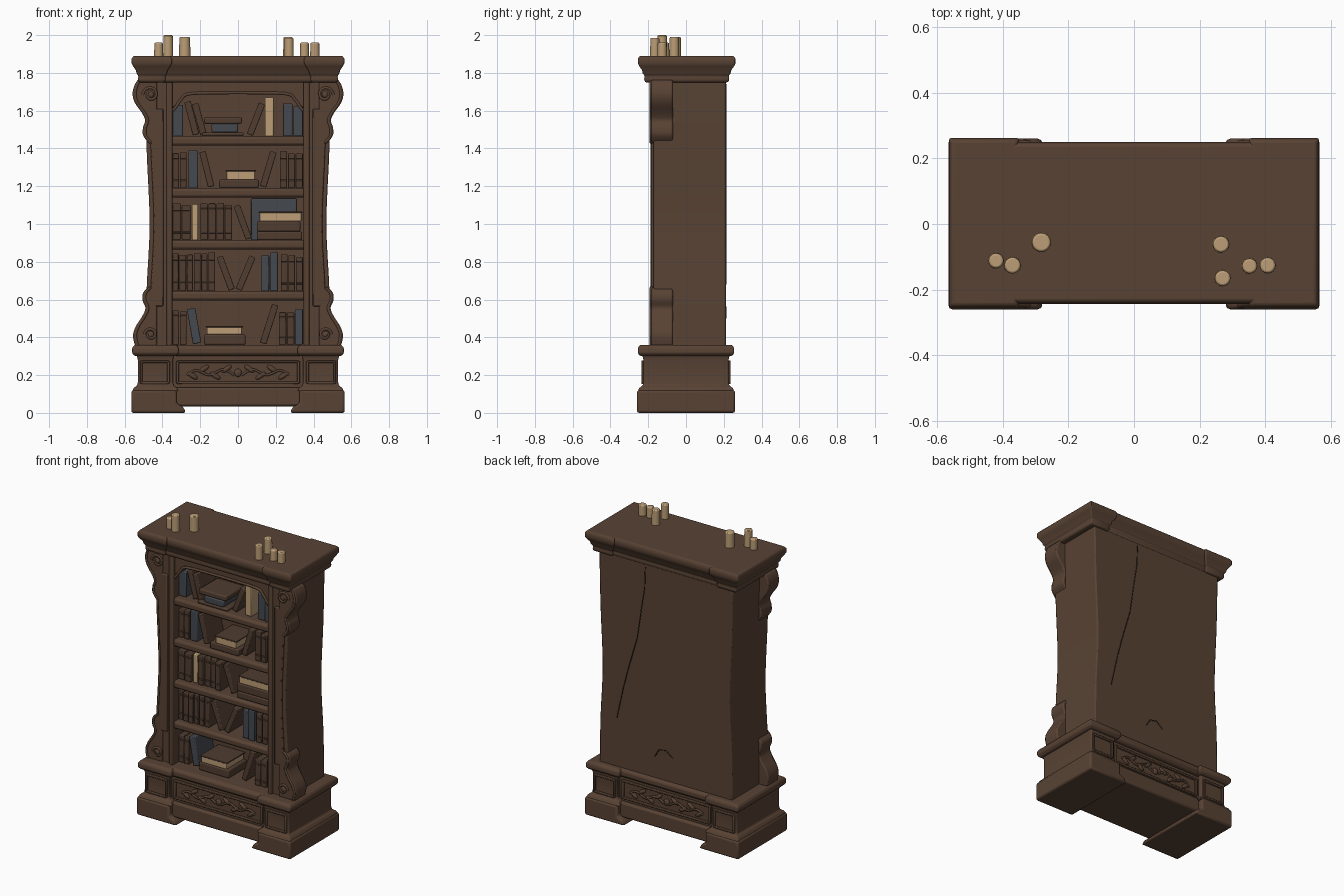
import bpy, bmesh, math, random
from mathutils import Vector, Matrix

random.seed(4)
if "Cube" in bpy.data.objects:
    bpy.data.objects.remove(bpy.data.objects["Cube"])


def material(name, rgb):
    m = bpy.data.materials.new(name)
    m.use_nodes = True
    m.diffuse_color = (*rgb, 1)
    m.node_tree.nodes["Principled BSDF"].inputs["Base Color"].default_value = (*rgb, 1)
    return m


WOOD = material("brown wood", (0.098, 0.055, 0.034))
BOOK = material("brown leather", (0.080, 0.046, 0.030))
BLUE = material("slate cloth", (0.058, 0.065, 0.076))
TAN = material("tan wax and paper", (0.50, 0.34, 0.18))
DARK = material("dark crack", (0.022, 0.013, 0.009))


def finish(name, bm, mat, bevel=0.0, segments=2):
    bmesh.ops.recalc_face_normals(bm, faces=bm.faces)
    mesh = bpy.data.meshes.new(name)
    bm.to_mesh(mesh)
    bm.free()
    mesh.materials.append(mat)
    ob = bpy.data.objects.new(name, mesh)
    bpy.context.collection.objects.link(ob)
    if bevel:
        mod = ob.modifiers.new("soft edges", 'BEVEL')
        mod.width, mod.segments = bevel, segments
        mod.limit_method, mod.angle_limit = 'ANGLE', math.radians(35)
    bpy.ops.object.select_all(action='DESELECT')
    bpy.context.view_layer.objects.active = ob
    ob.select_set(True)
    bpy.ops.object.shade_smooth_by_angle(angle=math.radians(40))
    return ob


def box(name, x, y, z, mat=WOOD, bevel=0.006, tilt=0.0):
    """Box from ranges, optionally tilted about the y axis."""
    bm = bmesh.new()
    bmesh.ops.create_cube(bm, size=1)
    size = Vector((x[1] - x[0], y[1] - y[0], z[1] - z[0]))
    mid = Vector((x[0] + x[1], y[0] + y[1], z[0] + z[1])) / 2
    bm.transform(Matrix.Translation(mid) @ Matrix.Rotation(tilt, 4, 'Y') @ Matrix.Diagonal((*size, 1)))
    return finish(name, bm, mat, bevel)


def prism(name, outline, y0, y1, bevel=0.008, mat=WOOD):
    """Front-facing xz outline pushed through in y."""
    bm = bmesh.new()
    face = bm.faces.new([bm.verts.new((x, y0, z)) for x, z in outline])
    new = bmesh.ops.extrude_face_region(bm, geom=[face])["geom"]
    bmesh.ops.translate(bm, vec=(0, y1 - y0, 0), verts=[v for v in new if isinstance(v, bmesh.types.BMVert)])
    return finish(name, bm, mat, bevel)


def molding(name, x, y, profile, bevel=0.006):
    """Rectangular plan swept up a profile of (outset, height)."""
    bm = bmesh.new()
    rings = []
    for o, z in profile:
        x0, x1, y0, y1 = x[0] - o, x[1] + o, y[0] - o, y[1] + o
        rings.append([bm.verts.new((a, b, z)) for a, b in ((x0, y0), (x1, y0), (x1, y1), (x0, y1))])
    for lo, hi in zip(rings, rings[1:]):
        for i in range(4):
            bm.faces.new((lo[i], lo[i - 1], hi[i - 1], hi[i]))
    bm.faces.new(rings[0])
    bm.faces.new(rings[-1])
    return finish(name, bm, WOOD, bevel)


def blob(name, centre, scale, tilt=0.0):
    bm = bmesh.new()
    bmesh.ops.create_uvsphere(bm, u_segments=14, v_segments=8, radius=1)
    bm.transform(Matrix.Translation(centre) @ Matrix.Rotation(tilt, 4, 'Y') @ Matrix.Diagonal((*scale, 1)))
    return finish(name, bm, WOOD)


def smooth(pts, n=4):
    """Catmull-Rom curve through the points."""
    p = [Vector(q) for q in (pts[0], *pts, pts[-1])]
    out = []
    for a, b, c, d in zip(p, p[1:], p[2:], p[3:]):
        for i in range(n):
            t = i / n
            out.append(0.5 * (2 * b + (c - a) * t + (2 * a - 5 * b + 4 * c - d) * t * t
                              + (3 * b - a - 3 * c + d) * t ** 3))
    return out + [p[-1]]


def stroke(name, pts, radius, mat):
    cu = bpy.data.curves.new(name, 'CURVE')
    cu.dimensions = '3D'
    cu.bevel_depth, cu.bevel_resolution = radius, 1
    sp = cu.splines.new('POLY')
    sp.points.add(len(pts) - 1)
    for q, co in zip(sp.points, pts):
        q.co = (*co, 1)
    cu.materials.append(mat)
    bpy.context.collection.objects.link(bpy.data.objects.new(name, cu))


# Base: apron, drawer section and ledge between the corner pedestals
box("apron", (-0.36, 0.36), (-0.225, 0.225), (0.035, 0.135), bevel=0.012)
box("drawer_section", (-0.36, 0.36), (-0.2, 0.2), (0.12, 0.31))
molding("base_ledge", (-0.38, 0.38), (-0.215, 0.215), [(0, 0.3), (0.015, 0.315), (0.015, 0.345), (0, 0.36)])
for s, side in ((-1, "right"), (1, "left")):
    x = sorted((s * 0.345, s * 0.53))
    foot = [(0.565, 0), (0.565, 0.12), (0.325, 0.12), (0.325, 0.05), (0.29, 0.032), (0.275, 0)]
    prism(side + "_foot", [(s * a, b) for a, b in foot], -0.26, 0.26, 0.012)
    molding(side + "_pedestal", x, (-0.225, 0.225),
            [(0.03, 0.115), (0.022, 0.132), (0.004, 0.145), (0, 0.165), (0, 0.28), (0.006, 0.305)])
    molding(side + "_pedestal_cap", x, (-0.225, 0.225),
            [(0.015, 0.3), (0.03, 0.315), (0.03, 0.345), (0.018, 0.36)])

# Framed drawer, pedestal panels and leaf carving, front and back
for f, end in ((-1, "front"), (1, "back")):
    panels = [("drawer", 0, 0.32, f * 0.205), ("left_panel", 0.44, 0.072, f * 0.228),
              ("right_panel", -0.44, 0.072, f * 0.228)]
    for label, cx, w, cy in panels:
        y = (cy - 0.008, cy + 0.008)
        for s in (-1, 1):
            box(f"{end}_{label}_stile", (cx + s * w - 0.007, cx + s * w + 0.007), y, (0.155, 0.275), bevel=0.004)
            zc = 0.215 + s * 0.056
            box(f"{end}_{label}_rail", (cx - w, cx + w), y, (zc - 0.007, zc + 0.007), bevel=0.004)
    for s in (-1, 1):
        vine = smooth([(s * 0.02, f * 0.203, 0.2), (s * 0.08, f * 0.206, 0.23), (s * 0.15, f * 0.206, 0.2),
                       (s * 0.22, f * 0.206, 0.225), (s * 0.27, f * 0.203, 0.2)])
        stroke(end + "_carved_vine", vine, 0.007, WOOD)
        for i in range(4):
            blob(end + "_carved_leaf", (s * (0.06 + 0.06 * i), f * 0.202, 0.215 + 0.018 * (-1) ** i),
                 (0.032, 0.012, 0.013), s * 0.6 * (-1) ** i)
    blob(end + "_carved_boss", (0, f * 0.202, 0.212), (0.02, 0.012, 0.022))

# Cabinet: back, waisted sides, arched head
box("back_panel", (-0.42, 0.42), (0.04, 0.212), (0.35, 1.77))
waist = smooth([(0.488, 0.35), (0.484, 0.65), (0.468, 1.0), (0.484, 1.4), (0.492, 1.77)])
arch = [(0.36, 1.77), (0.36, 1.61), (0.325, 1.625), (0.3, 1.66), (0.25, 1.69)]
prism("arched_head", arch + [(-a, b) for a, b in reversed(arch)], -0.165, 0.05)
bead = smooth([(0.345, -0.168, 1.6), (0.325, -0.168, 1.625), (0.3, -0.168, 1.66), (0.25, -0.168, 1.69),
               (0, -0.168, 1.695)])
stroke("arch_bead", bead + [Vector((-p.x, p.y, p.z)) for p in reversed(bead)], 0.009, WOOD)

upper = smooth([(0.53, 1.765), (0.55, 1.73), (0.558, 1.685), (0.545, 1.64), (0.51, 1.59),
                (0.492, 1.55), (0.503, 1.51), (0.503, 1.47), (0.475, 1.43)])
lower = smooth([(0.475, 0.665), (0.503, 0.635), (0.505, 0.595), (0.49, 0.555), (0.508, 0.51),
                (0.54, 0.46), (0.556, 0.41), (0.545, 0.355)])
for s, side in ((-1, "right"), (1, "left")):
    flip = lambda pts: [(s * p[0], p[1]) for p in pts]
    prism(side + "_side", flip([(0.35, 0.35), *waist, (0.35, 1.77)]), -0.172, 0.212)
    box(side + "_stile", sorted((s * 0.348, s * 0.378)), (-0.188, -0.1), (0.355, 1.76), bevel=0.008)
    # Scroll brackets with rims, curls and a long raised panel
    for label, edge, cz, r in (("upper", upper, 1.685, 0.042), ("lower", lower, 0.415, 0.034)):
        prism(f"{side}_{label}_scroll", flip([(0.43, edge[0].y), *edge, (0.43, edge[-1].y)]), -0.184, -0.07)
        stroke(f"{side}_{label}_scroll_rim", [(s * (p.x - 0.013), -0.184, p.y) for p in edge], 0.008, WOOD)
        curl = [(s * (0.462 + r * (1 - i / 34) * math.cos(i / 3)), -0.184, cz + r * (1 - i / 34) * math.sin(i / 3))
                for i in range(26)]
        stroke(f"{side}_{label}_scroll_curl", curl, 0.008, WOOD)
        blob(f"{side}_{label}_scroll_eye", (s * 0.462, -0.182, cz), (0.018, 0.012, 0.018))
    inner = [(p.x - 0.022, p.y) for p in waist if 0.5 < p.y < 1.62]
    prism(side + "_pilaster", flip([(0.395, inner[0][1]), *inner, (0.395, inner[-1][1])]), -0.184, -0.15, 0.006)

# Crown with stepped corners
steps = [(-0.04, 1.75), (-0.033, 1.762), (-0.036, 1.785), (-0.026, 1.797), (-0.022, 1.815),
         (-0.008, 1.835), (0, 1.85), (0, 1.875), (-0.01, 1.89)]
molding("crown", (-0.555, 0.555), (-0.243, 0.25), steps)
for s, side in ((-1, "right"), (1, "left")):
    molding(side + "_crown_corner", sorted((s * 0.35, s * 0.563)), (-0.255, 0.262), steps)

# Shelves
levels = [1.465, 1.19, 0.915, 0.645, 0.36]
for z in levels[:-1]:
    box("shelf", (-0.36, 0.36), (-0.175, 0.06), (z - 0.05, z), bevel=0.015)


def upright(x0, x1, z, h, mat=BOOK, count=1):
    w = (x1 - x0) / count
    for i in range(count):
        a, top = x0 + i * w, z + h - random.uniform(0, 0.02) * (count > 1)
        y = -0.125 - random.uniform(0, 0.015)
        box("book", (a + 0.002, a + w - 0.002), (y, 0.05), (z, top), mat, 0.005)
        if mat == BOOK:
            for k in (0.2, 0.8):
                box("spine_band", (a + 0.004, a + w - 0.004), (y - 0.004, y + 0.01),
                    (z + h * k - 0.005, z + h * k + 0.005), mat, 0.002)


def leaning(x_low, x_top, z, h, mat=BOOK, w=0.035):
    tilt = math.atan2(x_top - x_low, h)
    c, half = (x_low + x_top) / 2, h / math.cos(tilt) / 2 - 0.008
    box("leaning_book", (c - w / 2, c + w / 2), (-0.13, 0.04), (z + h / 2 - half, z + h / 2 + half), mat, 0.005, tilt)


def stack(z, *layers):
    for x0, x1, t, mat in layers:
        if mat == TAN:
            box("book_pages", (x0, x1), (-0.15, 0.03), (z, z + t - 0.006), TAN, 0.003)
            box("book_cover", (x0 - 0.006, x1 + 0.006), (-0.154, 0.04), (z + t - 0.008, z + t), BOOK, 0.003)
        else:
            box("stacked_book", (x0, x1), (-0.155, 0.04), (z, z + t), mat, 0.008)
        z += t


# Books, shelf by shelf from the top
a, b, c, d, e = levels
upright(-0.35, -0.29, a, 0.165, BLUE)
leaning(-0.22, -0.27, a, 0.19)
leaning(-0.18, -0.23, a, 0.18)
stack(a, (-0.19, 0.03, 0.02, BOOK), (-0.14, 0.0, 0.045, BLUE), (-0.18, 0.02, 0.035, BOOK))
leaning(0.06, 0.13, a, 0.18)
upright(0.14, 0.19, a, 0.205, TAN)
upright(0.235, 0.345, a, 0.175, BLUE, 2)
upright(-0.35, -0.27, b, 0.2, BOOK, 2)
upright(-0.265, -0.21, b, 0.2, BLUE)
leaning(-0.14, -0.19, b, 0.2)
stack(b, (-0.1, 0.11, 0.045, BOOK), (-0.06, 0.09, 0.05, TAN))
leaning(0.13, 0.19, b, 0.2)
upright(0.22, 0.345, b, 0.2, BOOK, 3)
upright(-0.35, -0.25, c, 0.2, BOOK, 2)
upright(-0.245, -0.21, c, 0.19, TAN)
upright(-0.2, -0.03, c, 0.205, BOOK, 4)
leaning(0.06, -0.01, c, 0.19)
stack(c, (0.1, 0.34, 0.045, BOOK), (0.1, 0.33, 0.055, BOOK), (0.115, 0.335, 0.05, TAN))
box("fallen_book", (0.07, 0.31), (0.015, 0.045), (c, c + 0.22), BLUE)
upright(-0.35, -0.12, d, 0.21, BOOK, 6)
leaning(-0.03, -0.1, d, 0.19)
leaning(0.0, 0.08, d, 0.19)
upright(0.12, 0.215, d, 0.205, BLUE, 2)
upright(0.225, 0.345, d, 0.2, BOOK, 3)
upright(-0.35, -0.27, e, 0.19, BOOK, 2)
leaning(-0.215, -0.25, e, 0.2, BLUE, 0.045)
stack(e, (-0.18, 0.04, 0.055, BOOK), (-0.165, 0.02, 0.045, TAN))
leaning(0.13, 0.2, e, 0.22)
upright(0.215, 0.3, e, 0.18, BOOK, 2)
upright(0.3, 0.345, e, 0.19, BLUE)

# Cracks in the back
stroke("back_crack", [(x, 0.211, z) for x, z in ((0.15, 1.74), (0.155, 1.6), (0.18, 1.45), (0.21, 1.25),
                                                 (0.27, 1.05), (0.31, 0.9), (0.36, 0.68))], 0.0035, DARK)
stroke("back_chip", [(x, 0.211, z) for x, z in ((0.08, 0.5), (0.05, 0.55), (0.0, 0.56), (-0.05, 0.52))], 0.0035, DARK)

# Candles
for x, y, top, r in ((-0.42, -0.112, 1.96, 0.024), (-0.37, -0.126, 2, 0.026), (-0.282, -0.056, 1.99, 0.03),
                     (0.265, -0.062, 1.99, 0.026), (0.27, -0.165, 1.985, 0.025), (0.352, -0.128, 1.96, 0.024),
                     (0.407, -0.126, 1.96, 0.025)):
    bm = bmesh.new()
    bmesh.ops.create_cone(bm, cap_ends=True, segments=16, radius1=r, radius2=r * 0.95, depth=top - 1.88)
    bm.transform(Matrix.Translation((x, y, (top + 1.88) / 2)))
    finish("candle", bm, TAN, 0.006)
